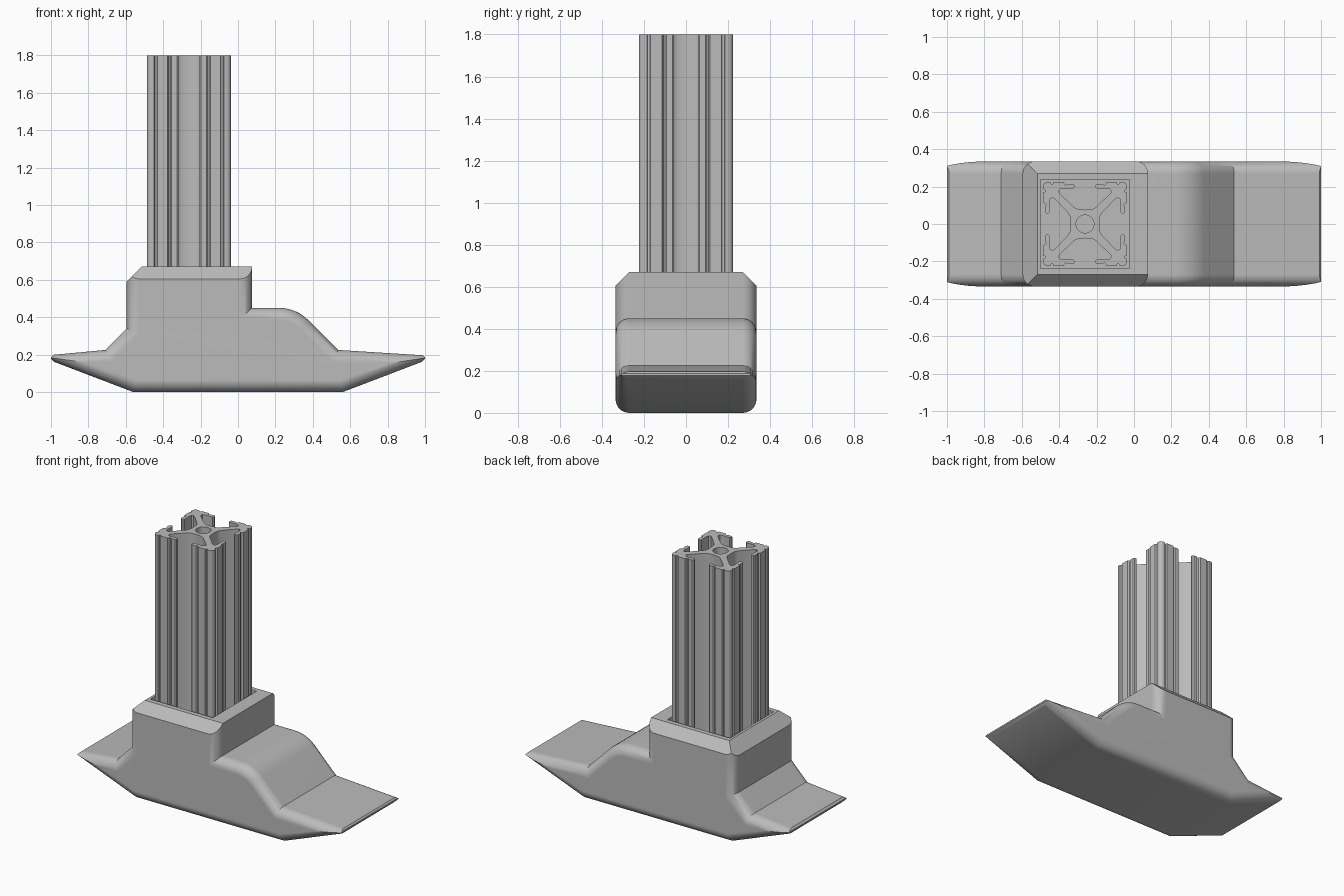
import bpy, bmesh
from math import sin, cos, pi, radians
from mathutils import Vector

old = bpy.data.objects.get("Cube")
if old:
    bpy.data.objects.remove(old, do_unlink=True)

grey = bpy.data.materials.new("plain_grey")
grey.use_nodes = True
grey.diffuse_color = (0.5, 0.5, 0.5, 1)
grey.node_tree.nodes["Principled BSDF"].inputs["Base Color"].default_value = (0.5, 0.5, 0.5, 1)

HALF_WIDTH, FILLET, POST_X, SOCKET_FLOOR = 0.335, 0.065, -0.262, 0.2


def link(name, data):
    obj = bpy.data.objects.new(name, data)
    bpy.context.collection.objects.link(obj)
    return obj


def activate(obj):
    bpy.ops.object.select_all(action='DESELECT')
    obj.select_set(True)
    bpy.context.view_layer.objects.active = obj


def inset(points, d):
    """Mitred inward offset of a counter-clockwise outline."""
    result = []
    for i, p in enumerate(points):
        a = (p - points[i - 1]).normalized()
        b = (points[(i + 1) % len(points)] - p).normalized()
        na, nb = Vector((-a.y, a.x)), Vector((-b.y, b.x))
        result.append(p + (na + nb) * d / (1 + na.dot(nb)))
    return result


def slice_off(bm, point, normal):
    """Cut away everything beyond a plane and cap the cut."""
    bmesh.ops.bisect_plane(bm, geom=bm.verts[:] + bm.edges[:] + bm.faces[:], dist=1e-5,
                           plane_co=point, plane_no=normal, clear_outer=True)
    bmesh.ops.holes_fill(bm, edges=[e for e in bm.edges if e.is_boundary])


# Side outline of the foot: sole, toe, curved instep, tower, heel
arc = [(0.22 + 0.217 * sin(t), 0.233 + 0.217 * cos(t))
       for t in (radians(45 - 7.5 * i) for i in range(7))]
outline = [(-0.56, 0), (0.56, 0), (1.063, 0.192), (0.535, 0.225), *arc,
           (0.075, 0.45), (0.075, 0.8), (-0.595, 0.8), (-0.595, 0.34),
           (-0.71, 0.225), (-1.063, 0.192)]
outline = [Vector(p) for p in outline]

# Skin the outline across the width, with rounded side edges
bm = bmesh.new()
STEPS = 8
layers = []
for i in range(STEPS + 1):
    t = pi / 2 * (1 - i / STEPS)
    layers.append((FILLET * (1 - cos(t)), HALF_WIDTH - FILLET + FILLET * sin(t)))
layers = [(d, -y) for d, y in layers] + [(d, y) for d, y in reversed(layers)]
rings = [[bm.verts.new((p.x, y, p.y)) for p in inset(outline, d)] for d, y in layers]
for lower, upper in zip(rings, rings[1:]):
    for i in range(len(lower)):
        bm.faces.new((lower[i - 1], lower[i], upper[i], upper[i - 1]))
bm.faces.new(rings[0])
bm.faces.new(rings[-1])
bmesh.ops.recalc_face_normals(bm, faces=bm.faces[:])

# Flat tower top with chamfers, and blunted toe and heel tips
slice_off(bm, (0, 0, 0.67), (0, 0, 1))
for s in (-1, 1):
    slice_off(bm, (0, s * 0.27, 0.67), (0, s, 1))
    slice_off(bm, (s, 0, 0), (s, 0, 0))
    slice_off(bm, (s, 0, 0.187), (s, 0, 1))
    slice_off(bm, (s, 0, 0.177), (s, 0, -1))
bmesh.ops.recalc_face_normals(bm, faces=bm.faces[:])
mesh = bpy.data.meshes.new("foot")
bm.to_mesh(mesh)
bm.free()
foot = link("foot", mesh)
mesh.materials.append(grey)

# Square socket in the tower
bpy.ops.mesh.primitive_cube_add(size=1, location=(POST_X, 0, SOCKET_FLOOR + 0.5))
cutter = bpy.context.object
cutter.name = "socket_cutter"
cutter.scale = (0.474, 0.474, 1)
cutter.hide_render = True
cutter.data.materials.append(grey)
activate(foot)
cut = foot.modifiers.new("socket", 'BOOLEAN')
cut.operation, cut.solver, cut.object = 'DIFFERENCE', 'EXACT', cutter
bpy.ops.object.modifier_apply(modifier=cut.name)
bpy.data.objects.remove(cutter, do_unlink=True)
bpy.ops.object.shade_smooth_by_angle(angle=radians(30))
foot.modifiers.new("even_shading", 'WEIGHTED_NORMAL').keep_sharp = True

# Slotted post: half of one side, from slot middle to corner
half = [(0, 0.076), (0.04, 0.08), (0.055, 0.087), (0.13, 0.158), (0.14, 0.172),
        (0.135, 0.185), (0.12, 0.19), (0.064, 0.188), (0.057, 0.195), (0.057, 0.208),
        (0.065, 0.215), (0.093, 0.215), (0.1, 0.208), (0.108, 0.21), (0.114, 0.2235),
        (0.168, 0.2235), (0.172, 0.213), (0.182, 0.213), (0.186, 0.2235),
        (0.205, 0.2235), (0.217, 0.217)]
side = [(-x, y) for x, y in half[:0:-1]] + half[:-1]
section = []
for k in range(4):
    c, s = round(cos(k * pi / 2)), round(sin(k * pi / 2))
    section += [(c * x + s * y, c * y - s * x) for x, y in side]
bore = [(0.048 * cos(i * pi / 16), 0.048 * sin(i * pi / 16)) for i in range(32)]

curve = bpy.data.curves.new("slotted_post", 'CURVE')
curve.dimensions, curve.fill_mode = '2D', 'BOTH'
curve.extrude = (1.8 - SOCKET_FLOOR) / 2
for points in (section, bore):
    spline = curve.splines.new('POLY')
    spline.points.add(len(points) - 1)
    for target, (x, y) in zip(spline.points, points):
        target.co = (x, y, 0, 1)
    spline.use_cyclic_u = True
post = link("slotted_post", curve)
post.location = (POST_X, 0, (1.8 + SOCKET_FLOOR) / 2)
curve.materials.append(grey)
activate(post)
bpy.ops.object.convert(target='MESH')
bpy.ops.object.shade_smooth_by_angle(angle=radians(35))
